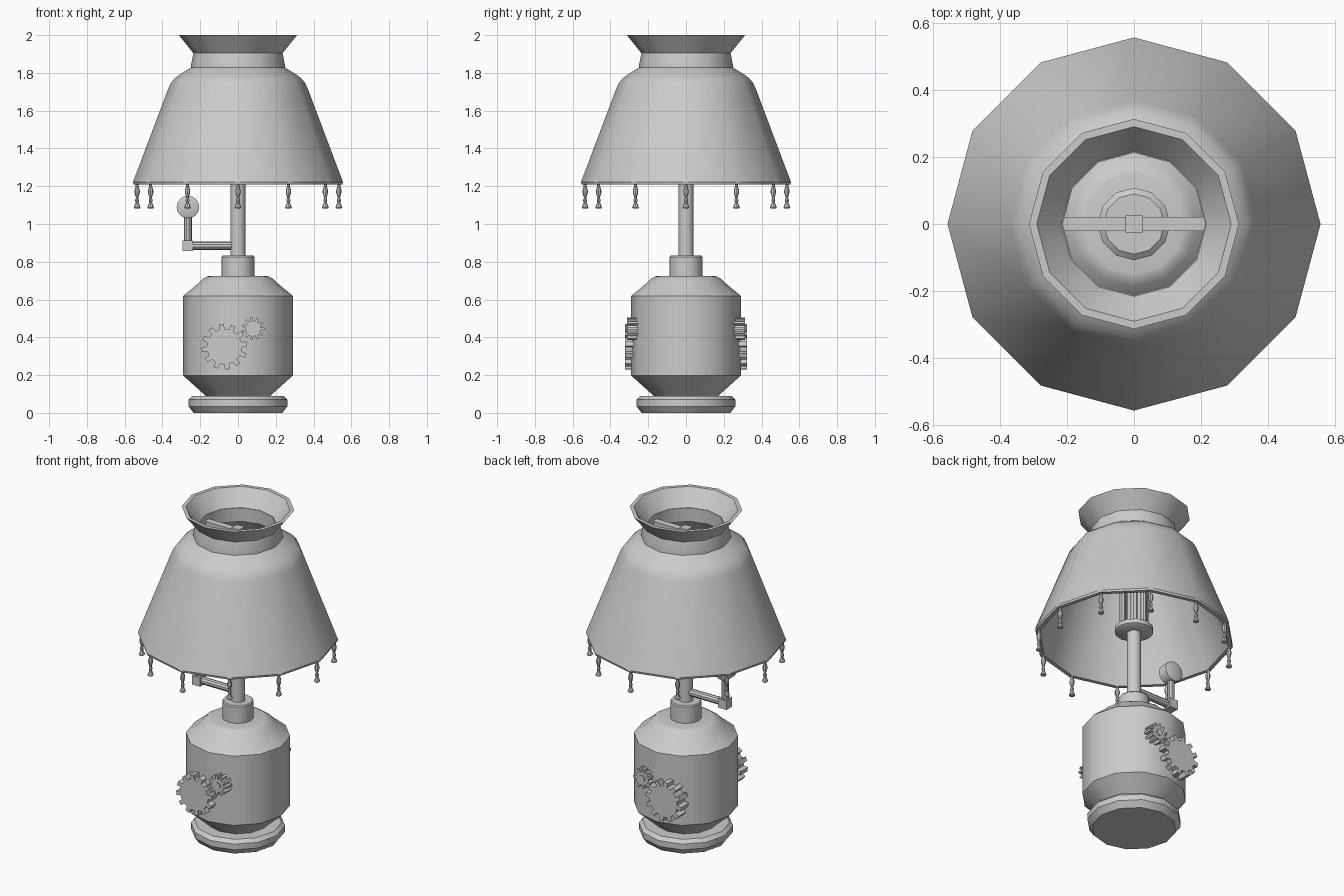
import bpy, bmesh, math
from mathutils import Matrix, Vector

if "Cube" in bpy.data.objects:
    bpy.data.objects.remove(bpy.data.objects["Cube"])


def finish(name, bm, smooth=True):
    bmesh.ops.recalc_face_normals(bm, faces=bm.faces)
    me = bpy.data.meshes.new(name)
    bm.to_mesh(me)
    bm.free()
    ob = bpy.data.objects.new(name, me)
    bpy.context.collection.objects.link(ob)
    if smooth:
        bpy.ops.object.select_all(action='DESELECT')
        ob.select_set(True)
        bpy.context.view_layer.objects.active = ob
        bpy.ops.object.shade_smooth_by_angle(angle=math.radians(33))
    return ob


def lathe(name, profile, n=12, closed=False, at=(0, 0, 0), turn=Matrix()):
    """Revolve (radius, z) points; open profiles get end caps, closed ones form a shell."""
    bm = bmesh.new()
    rings = [[bm.verts.new((r * math.cos(2 * math.pi * i / n), r * math.sin(2 * math.pi * i / n), z))
              for i in range(n)] for r, z in profile]
    pairs = list(zip(rings, rings[1:]))
    if closed:
        pairs.append((rings[-1], rings[0]))
    else:
        bm.faces.new(rings[0])
        bm.faces.new(rings[-1])
    for a, b in pairs:
        for i in range(n):
            j = (i + 1) % n
            bm.faces.new((a[i], a[j], b[j], b[i]))
    bm.transform(Matrix.Translation(at) @ turn)
    return finish(name, bm)


def box(name, at, size):
    bm = bmesh.new()
    bmesh.ops.create_cube(bm, size=1)
    bm.transform(Matrix.Translation(at) @ Matrix.Diagonal((*size, 1)))
    return finish(name, bm, False)


def gear(name, x, z, y0, y1, root, tip, teeth, phase=0):
    """Toothed disc in the xz plane, extruded from y0 to y1."""
    bm = bmesh.new()
    step = 2 * math.pi / teeth
    pts = []
    for i in range(teeth):
        for f, r in ((-.26, root), (-.2, tip), (.2, tip), (.26, root)):
            a = (i + f + phase) * step
            pts.append((x + r * math.cos(a), y0, z + r * math.sin(a)))
    face = bm.faces.new([bm.verts.new(p) for p in pts])
    ext = bmesh.ops.extrude_face_region(bm, geom=[face])
    bmesh.ops.translate(bm, vec=(0, y1 - y0, 0),
                        verts=[v for v in ext['geom'] if isinstance(v, bmesh.types.BMVert)])
    return finish(name, bm, False)


ROT_Y = Matrix.Rotation(math.pi / 2, 4, 'Y')
ROT_X = Matrix.Rotation(math.pi / 2, 4, 'X')

# Foot, tank body, collar and pole
lathe("foot", [(.235, 0), (.262, .035), (.262, .07), (.242, .09)])
lathe("body", [(.165, .085), (.29, .197), (.29, .62), (.205, .69), (.188, .708), (.165, .722), (.15, .725)])
lathe("collar", [(.087, .72), (.087, .825), (.082, .832)])
lathe("pole", [(.04, .83), (.04, 1.26)])

# Lamp holder inside the shade
lathe("holder_base", [(.09, 1.245), (.108, 1.255), (.108, 1.28)])
lathe("holder_top", [(.108, 1.6), (.108, 1.62), (.09, 1.635)])
for i in range(4):
    a = i * math.pi / 2
    lathe(f"holder_rod_{i + 1}", [(.018, 1.27), (.018, 1.61)], 8,
          at=(.083 * math.cos(a), .083 * math.sin(a), 0))
lathe("inner_pole", [(.02, 1.27), (.02, 1.86)], 8)

# Shade shell, neck band and flared crown
lathe("shade", [(.553, 1.21), (.556, 1.222), (.37, 1.715), (.358, 1.742), (.342, 1.764),
                (.318, 1.785), (.25, 1.828), (.225, 1.828), (.305, 1.775), (.335, 1.74),
                (.352, 1.71), (.53, 1.21)], closed=True)
lathe("neck_band", [(.25, 1.822), (.25, 1.835), (.236, 1.905), (.212, 1.905), (.212, 1.822)], closed=True)
lathe("crown", [(.233, 1.9), (.313, 2.0), (.29, 2.0), (.212, 1.9)], closed=True)

# Cross bar carrying the shade
box("cross_bar", (0, 0, 1.86), (.43, .042, .025))
box("cross_bar_hub", (0, 0, 1.86), (.052, .052, .05))

# Tassels at the shade corners
for i in range(12):
    a = i * math.pi / 6
    lathe(f"tassel_{i + 1}", [(.007, 1.222), (.008, 1.2), (.014, 1.178), (.014, 1.165), (.006, 1.138),
                              (.010, 1.13), (.010, 1.12), (.007, 1.115), (.018, 1.088), (.014, 1.083)], 8,
          at=(.534 * math.cos(a), .534 * math.sin(a), 0))

# Side arm with switch disc
lathe("arm", [(.022, -.265), (.022, 0)], 10, at=(0, 0, .885), turn=ROT_Y)
box("arm_elbow", (-.265, 0, .885), (.056, .056, .056))
lathe("arm_post", [(.021, .9), (.021, 1.05)], 10, at=(-.265, 0, 0))
lathe("arm_disc", [(.05, -.035), (.06, -.03), (.06, .03), (.05, .035)], 16, at=(-.265, 0, 1.09), turn=ROT_X)

# Gears, mirrored front and back
for side, s in (("front", -1), ("back", 1)):
    gear(f"{side}_large_gear", -.072, .35, s * .25, s * .322, .094, .121, 12, .25)
    gear(f"{side}_small_gear", .08, .446, s * .255, s * .312, .041, .06, 11)
    lathe(f"{side}_small_gear_hub", [(.021, -.03), (.021, .03)], 10, at=(.08, s * .288, .446), turn=ROT_X)
